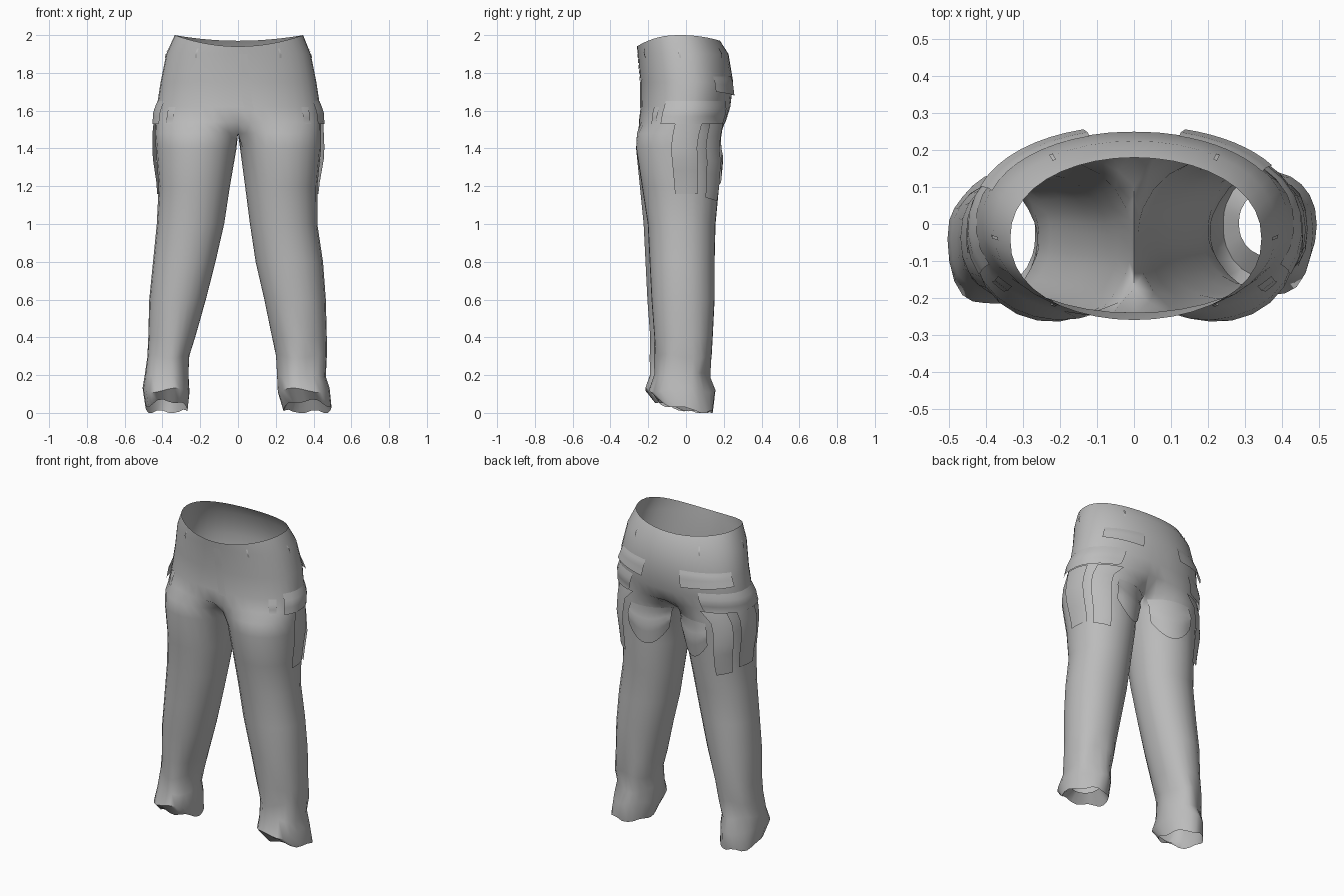
import bpy, bmesh, math
from mathutils import Vector

cube = bpy.data.objects.get("Cube")
if cube:
    bpy.data.objects.remove(cube)

cloth = bpy.data.materials.new("grey cloth")
cloth.use_nodes = True
colour = (0.5, 0.5, 0.5, 1)
cloth.diffuse_color = colour
cloth.node_tree.nodes["Principled BSDF"].inputs["Base Color"].default_value = colour

# Levels from waist to hem: z, outer and seam x (right), outer and seam x (left),
# front y, back y, and how far the cloth wraps round towards the inner leg
LEVELS = [
    (2.0, .335, 0, .345, 0, -.26, .18, 0),
    (1.9, .38, 0, .385, 0, -.255, .225, 0),
    (1.75, .41, 0, .415, 0, -.24, .25, .02),
    (1.62, .43, 0, .435, 0, -.24, .235, .06),
    (1.54, .435, 0, .44, 0, -.25, .21, .16),
    (1.48, .44, 0, .44, 0, -.26, .19, .95),
    (1.4, .435, .022, .44, .025, -.265, .175, 1.2),
    (1.2, .42, .055, .42, .05, -.245, .165, 1.2),
    (1.0, .43, .085, .42, .075, -.225, .135, 1.2),
    (.8, .45, .13, .45, .105, -.215, .13, 1.2),
    (.6, .47, .18, .465, .15, -.205, .13, 1.2),
    (.4, .475, .235, .47, .19, -.19, .12, 1.2),
    (.3, .48, .265, .47, .21, -.185, .115, 1.2),
    (.2, .495, .27, .465, .215, -.19, .1, 1.2),
    (.12, .505, .265, .485, .22, -.225, .125, 1.2),
    (.045, .49, .275, .495, .25, -.17, .12, 1.2)]
HEM_TUCK = (.1, .45, .29, .45, .29, -.11, .07, 1.2)
CROTCH = 5
HEM = len(LEVELS) - 1
OUTER, INNER = 20, 5


def shape(row, side):
    """Pick one leg's measurements; the left leg stands a little further back."""
    xo, xe = row[1:3] if side < 0 else row[3:5]
    back = .022 * min(1, max(0, (1.4 - row[0]) / .4)) if side > 0 else 0
    return (row[0], xo, xe, row[5] + back, row[6] + back, row[7])


def on_ring(s, side, phi):
    """Point on the cloth; phi runs front, outside, back, inside."""
    z, xo, xe, yf, yb, wrap = s
    rx = (xo - xe) / (1 + math.sin(wrap))
    c = math.cos(phi)
    y = (yf + yb) / 2 - (yb - yf) / 2 * math.copysign(abs(c) ** .9, c)
    x = max(0, xo - rx + rx * math.sin(phi))
    return Vector((side * x, y, z))


def at(side, phi, z):
    """Point on the cloth at any height."""
    rows = [shape(r, side) for r in LEVELS]
    for top, low in zip(rows, rows[1:]):
        if low[0] <= z <= top[0]:
            f = (top[0] - z) / (top[0] - low[0])
            return on_ring([p + (q - p) * f for p, q in zip(top, low)], side, phi)


def finish(name, bm, angle=40):
    bm.normal_update()
    mesh = bpy.data.meshes.new(name)
    bm.to_mesh(mesh)
    bm.free()
    mesh.materials.append(cloth)
    obj = bpy.data.objects.new(name, mesh)
    bpy.context.collection.objects.link(obj)
    bpy.ops.object.select_all(action='DESELECT')
    obj.select_set(True)
    bpy.context.view_layer.objects.active = obj
    bpy.ops.object.shade_smooth_by_angle(angle=math.radians(angle))


# Trousers: two half lofts joined on the centre seam, open at waist and hems,
# with the left hem tucked up inside
bm = bmesh.new()
for side in (-1, 1):
    rings = []
    for i, row in enumerate(LEVELS + ([HEM_TUCK] if side > 0 else [])):
        s = shape(row, side)
        wrap = s[-1]
        span = math.pi + 2 * wrap
        angles = [-wrap + span * k / OUTER for k in range(OUTER + 1)]
        if i >= CROTCH:
            gap = 2 * math.pi - span
            angles += [angles[OUTER] + gap * k / INNER for k in range(1, INNER)]
        ring = []
        for k, phi in enumerate(angles):
            p = on_ring(s, side, phi)
            c = math.cos(phi)
            if i == 0:                      # waist dips at front and back
                p.z -= (.06 if c > 0 else .03) * c * c
            if i == HEM:                    # hem rides up over the foot
                p.z += .03 * c + .015 * c * c - .025 + .01 * math.sin(phi * 5)
            elif HEM - 4 < i < HEM:         # bunched folds above the hem
                p.z += .012 * math.sin(phi * 3 + i * 2)
                p.y += .01 * math.sin(phi * 4 + i)
            p.z = max(p.z, 0)
            ring.append(bm.verts.new(p))
        rings.append(ring)
    for i, (a, b) in enumerate(zip(rings, rings[1:])):
        count = OUTER if i < CROTCH else len(a)
        for k in range(count):
            n = (k + 1) % len(a) if i >= CROTCH else k + 1
            quad = (a[k], a[n], b[n], b[k])
            bm.faces.new(quad if side > 0 else quad[::-1])
bmesh.ops.remove_doubles(bm, verts=bm.verts, dist=.0005)
bmesh.ops.recalc_face_normals(bm, faces=bm.faces)
finish("trousers", bm, 50)


def panel(name, side, phis, heights, lift, slant=0, round_end=0):
    """Loose cloth panel following the surface; lift is (top, middle, bottom)."""
    bm = bmesh.new()
    cols, rows = 8, 6
    grid = []
    for r in range(rows + 1):
        v = r / rows
        line = []
        for c in range(cols + 1):
            u = c / cols
            phi = phis[0] + (phis[1] - phis[0]) * u
            end = heights[1] + slant * u + round_end * (2 * u - 1) ** 2
            z = heights[0] + (end - heights[0]) * v
            p = at(side, phi, z)
            out = at(side, phi + .05, z) - at(side, phi - .05, z)
            out = Vector((out.y, -out.x, 0)).normalized() * side
            f = 2 * v
            off = (lift[0] + (lift[1] - lift[0]) * f if f < 1
                   else lift[1] + (lift[2] - lift[1]) * (f - 1))
            line.append(bm.verts.new(p + out * off))
        grid.append(line)
    for a, b in zip(grid, grid[1:]):
        for k in range(cols):
            quad = (a[k], b[k], b[k + 1], a[k + 1])
            bm.faces.new(quad if side > 0 else quad[::-1])
    finish(name, bm)


# Cargo pockets, their flaps, back pocket flaps, hanging seat and belt loops
for side, word in ((-1, "right"), (1, "left")):
    panel(word + "_cargo_flap", side, (1.15, 2.6), (1.65, 1.53), (.002, .018, .018))
    panel(word + "_cargo_pocket_front", side, (1.45, 1.98), (1.53, 1.16),
          (.012, .02, .006))
    panel(word + "_cargo_pocket_back", side, (2.2, 2.72), (1.53, 1.14),
          (.008, .028, .012), -.02)
    panel(word + "_back_pocket_flap", side, (2.02 + .12 * side, 2.85), (1.78, 1.7),
          (.002, .012, .024), -.02)
    panel(word + "_seat", side, (2.9, 4.1), (1.45, 1.21), (.002, .022, .012),
          0, .1)
    panel(word + "_front_pocket_edge", side, (.85, 1.0), (1.62, 1.53),
          (.003, .008, .003))
    for n, phi in enumerate((.6, 1.5, 2.5)):
        panel(f"{word}_belt_loop_{n}", side, (phi, phi + .03), (1.93, 1.88),
              (.002, .007, .002))

# Fly
panel("fly", 1, (.01, .13), (1.9, 1.6), (.002, .004, .002))
